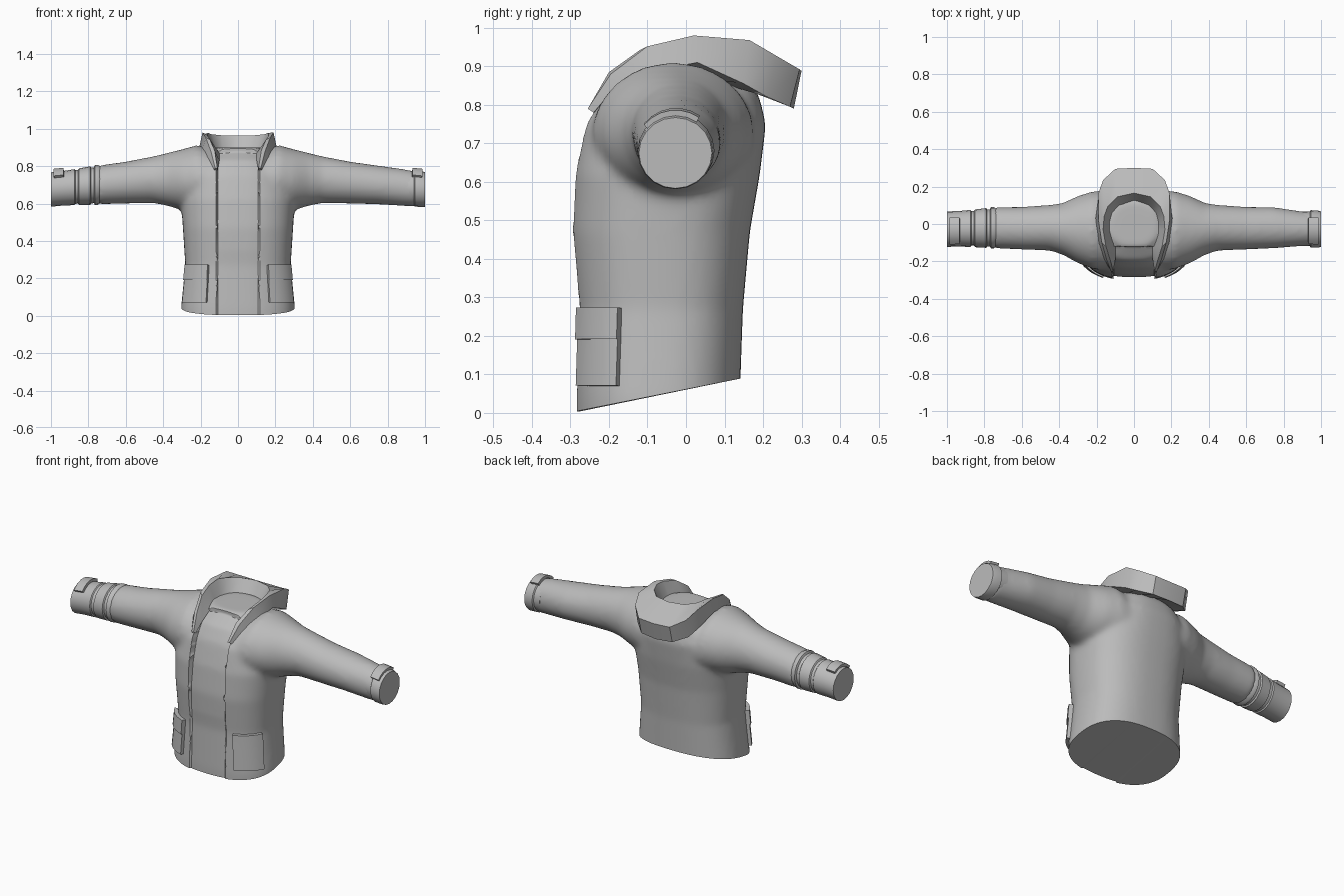
import bpy, bmesh, math
from mathutils import Vector

if "Cube" in bpy.data.objects:
    bpy.data.objects.remove(bpy.data.objects["Cube"])

fabric = bpy.data.materials.new("grey_fabric")
fabric.use_nodes = True
GREY = (0.5, 0.5, 0.5, 1)
fabric.diffuse_color = GREY
fabric.node_tree.nodes["Principled BSDF"].inputs["Base Color"].default_value = GREY


def make(name, verts, faces):
    mesh = bpy.data.meshes.new(name)
    mesh.from_pydata(verts, [], faces)
    bm = bmesh.new()
    bm.from_mesh(mesh)
    bmesh.ops.recalc_face_normals(bm, faces=bm.faces)
    bm.to_mesh(mesh)
    bm.free()
    mesh.materials.append(fabric)
    obj = bpy.data.objects.new(name, mesh)
    bpy.context.collection.objects.link(obj)
    return obj


def loft_data(rings):
    """Skin a list of equal closed rings and cap both ends."""
    n = len(rings[0])
    verts = [p for ring in rings for p in ring]
    faces = [(i * n + j, i * n + (j + 1) % n, (i + 1) * n + (j + 1) % n, (i + 1) * n + j)
             for i in range(len(rings) - 1) for j in range(n)]
    last = len(verts) - n
    return verts, faces + [tuple(range(n)), tuple(range(last, last + n))]


def finish(obj, angle=35):
    """Bake the modifiers and shade smooth with sharp creases."""
    graph = bpy.context.evaluated_depsgraph_get()
    mesh = bpy.data.meshes.new_from_object(obj.evaluated_get(graph))
    obj.modifiers.clear()
    obj.data = mesh
    if not mesh.materials:
        mesh.materials.append(fabric)
    mesh.shade_smooth()
    mesh.set_sharp_from_angle(angle=math.radians(angle))


def patch(name, point, us, vs, thickness):
    """Curved plate: a grid over point(u, v), thickened."""
    n = len(vs)
    verts = [point(u, v) for u in us for v in vs]
    faces = [(i * n + j, i * n + j + 1, (i + 1) * n + j + 1, (i + 1) * n + j)
             for i in range(len(us) - 1) for j in range(n - 1)]
    obj = make(name, verts, faces)
    mod = obj.modifiers.new("thick", 'SOLIDIFY')
    mod.thickness, mod.offset = thickness, 0
    finish(obj)


def span(a, b, n):
    return [a + (b - a) * i / n for i in range(n + 1)]


# Torso sections: height, half width, front y, back y
TORSO = [(-.1, .305, -.29, .14), (.04, .305, -.292, .14), (.27, .282, -.285, .148),
         (.47, .295, -.303, .166), (.62, .305, -.296, .192), (.75, .28, -.27, .208),
         (.83, .22, -.225, .188), (.885, .14, -.14, .14), (.9, .125, -.12, .115)]
# Sleeve sections: distance out, low z, high z, front y, back y
SLEEVE = [(.14, .52, .89, -.25, .18), (.22, .55, .912, -.24, .175), (.3, .565, .89, -.21, .15),
          (.38, .588, .87, -.165, .112), (.45, .602, .853, -.142, .102),
          (.6, .6, .824, -.137, .092), (.75, .595, .803, -.13, .09)]
LONG_END = [(.88, .587, .785, -.12, .07), (.96, .585, .77, -.115, .062)]


def torso_point(z, t):
    for low, high in zip(TORSO, TORSO[1:]):
        if z <= high[0]:
            break
    f = (z - low[0]) / (high[0] - low[0])
    _, w, front, back = [a + (b - a) * f for a, b in zip(low, high)]
    sq = lambda v: math.copysign(abs(v) ** 0.8, v)
    return (w * sq(math.cos(t)), (front + back) / 2 + (back - front) / 2 * sq(math.sin(t)), z)


def sleeve_ring(side, x, low, high, front, back, n=32):
    return [(side * x, (front + back) / 2 + (back - front) / 2 * math.cos(a),
             (low + high) / 2 + (high - low) / 2 * math.sin(a))
            for a in (math.tau * k / n for k in range(n))]


# Jacket body: torso and sleeves melted into one surface
parts = [loft_data([[torso_point(s[0], math.tau * k / 48) for k in range(48)] for s in TORSO])]
for side in (-1, 1):
    sections = SLEEVE + (LONG_END if side > 0 else [])
    parts.append(loft_data([sleeve_ring(side, *s) for s in sections]))
verts, faces = [], []
for v, f in parts:
    faces += [tuple(i + len(verts) for i in face) for face in f]
    verts += v
jacket = make("jacket_body", verts, faces)
remesh = jacket.modifiers.new("melt", 'REMESH')
remesh.mode, remesh.voxel_size = 'VOXEL', 0.014
soften = jacket.modifiers.new("soften", 'SMOOTH')
soften.factor, soften.iterations = 0.5, 10
finish(jacket)

# Slanted hem, then the sunken front panel between the jacket edges
bm = bmesh.new()
bm.from_mesh(jacket.data)


def slice_at(co, no, clear=False):
    geom = bm.verts[:] + bm.edges[:] + bm.faces[:]
    return bmesh.ops.bisect_plane(bm, geom=geom, plane_co=co, plane_no=no, clear_outer=clear)


cut = slice_at((0, -.29, .003), (0, .2, -1), True)
rim = [e for e in cut["geom_cut"] if isinstance(e, bmesh.types.BMEdge)]
bmesh.ops.edgeloop_fill(bm, edges=rim)
for x in (-.118, -.108, .108, .118):
    slice_at((x, 0, 0), (1, 0, 0))
for v in bm.verts:
    if abs(v.co.x) < .11 and v.co.y < -.12:
        rise = min(1, max(0, (v.co.z - .35) / .4))
        v.co.y += min(.01 + .025 * rise, -.12 - v.co.y)
bmesh.ops.recalc_face_normals(bm, faces=bm.faces)
bm.to_mesh(jacket.data)
bm.free()
jacket.data.shade_smooth()
jacket.data.set_sharp_from_angle(angle=math.radians(35))

# Folded collar, back centre to lapel tip: inner edge, ridge, outer rim, lower rim
COLLAR = [((0, .12, .88), (0, .165, .965), (0, .3, .888), (0, .28, .79)),
          ((.08, .09, .88), (.09, .145, .965), (.1, .295, .892), (.1, .27, .795)),
          ((.115, .05, .88), (.14, .095, .97), (.165, .235, .927), (.165, .212, .82)),
          ((.125, .01, .88), (.16, .04, .977), (.19, .165, .968), (.188, .15, .855)),
          ((.125, -.03, .88), (.165, -.03, .966), (.19, .02, .98), (.205, .03, .91)),
          ((.1, -.12, .87), (.15, -.12, .942), (.172, -.1, .952), (.19, -.1, .885)),
          ((.1, -.19, .83), (.125, -.2, .885), (.145, -.195, .88), (.16, -.185, .845)),
          ((.108, -.235, .78), (.11, -.255, .79), (.122, -.255, .79), (.128, -.24, .78))]
mirrored = [[(-x, y, z) for x, y, z in ring] for ring in COLLAR[:0:-1]]
finish(make("collar", *loft_data(mirrored + COLLAR)), 30)

# Cuffs: stepped bands about the sleeve axis, each with a fastening tab
CUFFS = {-1: [(.73, .095), (.75, .107), (.765, .107), (.77, .096), (.785, .096), (.79, .103),
              (.85, .098), (.855, .09), (.87, .09), (.875, .096), (.94, .092), (1, .092)],
         1: [(.9, .09), (.94, .09), (.945, .097), (.99, .095), (1, .092)]}


def axis(x):
    return -.02 - .03 * (x - .75), .7 - .1 * (x - .75)


for side, label in ((-1, "right"), (1, "left")):
    rings = []
    for x, r in CUFFS[side]:
        y, z = axis(x)
        rings.append(sleeve_ring(side, x, z - r, z + r, y - r * 1.03, y + r * 1.03, 20))
    finish(make(label + "_cuff", *loft_data(rings)))

    def on_cuff(x, a):
        y, z = axis(x)
        return (side * x, y + .1 * math.cos(a), z + .102 * math.sin(a))
    patch(label + "_cuff_tab", on_cuff, [.932, .985],
          span(math.radians(55), math.radians(140), 6), .016)

    # Hip pocket and its flap, wrapped around the front corner
    def on_torso(z, t):
        x, y, z = torso_point(z, t)
        return (side * x, y, z)
    around = span(math.radians(-62), math.radians(-22), 6)
    patch(label + "_pocket", on_torso, span(.07, .2, 3), around, .034)
    patch(label + "_pocket_flap", on_torso, span(.19, .272, 2), around, .046)
